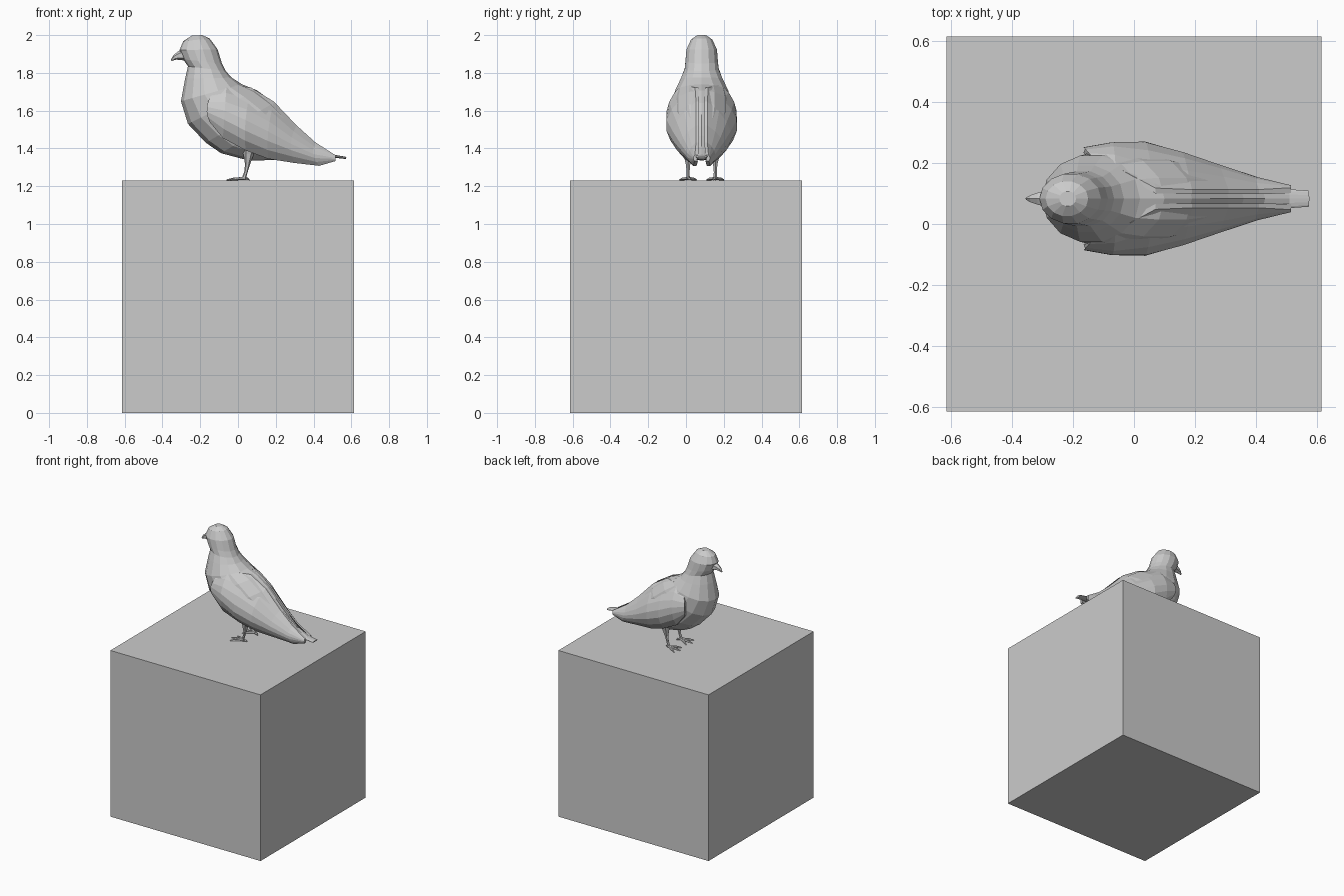
import bpy, bmesh, math
from mathutils import Vector

if "Cube" in bpy.data.objects:
    bpy.data.objects.remove(bpy.data.objects["Cube"])

CY = 0.083      # centre line of the bird
TOP = 1.23      # height of the block

grey = bpy.data.materials.new("plain grey")
grey.diffuse_color = (0.6, 0.6, 0.6, 1)
grey.use_nodes = True
grey.node_tree.nodes["Principled BSDF"].inputs["Base Color"].default_value = grey.diffuse_color


def finish(name, bm):
    bmesh.ops.recalc_face_normals(bm, faces=bm.faces)
    me = bpy.data.meshes.new(name)
    bm.to_mesh(me)
    bm.free()
    me.materials.append(grey)
    ob = bpy.data.objects.new(name, me)
    bpy.context.collection.objects.link(ob)
    return ob


def loft(bm, rings, closed=True):
    """Skin a list of point rings; closed rings also get end caps."""
    vs = [[bm.verts.new(p) for p in r] for r in rings]
    n = len(vs[0])
    for a, b in zip(vs, vs[1:]):
        for i in range(n if closed else n - 1):
            j = (i + 1) % n
            bm.faces.new((a[i], a[j], b[j], b[i]))
    if closed:
        bm.faces.new(vs[0])
        bm.faces.new(vs[-1][::-1])


def tube(bm, path, sides):
    """Tapered tube through (x, y, z, radius) points."""
    pts = [Vector(p[:3]) for p in path]
    rings = []
    for i, p in enumerate(pts):
        d = (pts[min(i + 1, len(pts) - 1)] - pts[max(i - 1, 0)]).normalized()
        u = d.cross(Vector((0, 1, 0)))
        u.normalize()
        v = d.cross(u)
        rings.append([p + path[i][3] * (u * math.cos(2 * math.pi * k / sides)
                      + v * math.sin(2 * math.pi * k / sides)) for k in range(sides)])
    loft(bm, rings)


# square block
bm = bmesh.new()
bmesh.ops.create_cube(bm, size=1)
for v in bm.verts:
    v.co = Vector((v.co.x * 1.23, v.co.y * 1.23, (v.co.z + 0.5) * TOP))
finish("block", bm)

# head, neck, body and tail: front x, z, back x, z, half width
sections = [
    (-0.245, 1.997, -0.19, 2.0, 0.025), (-0.29, 1.968, -0.15, 1.982, 0.058),
    (-0.31, 1.92, -0.108, 1.925, 0.083), (-0.29, 1.872, -0.085, 1.85, 0.088),
    (-0.265, 1.835, -0.065, 1.81, 0.092), (-0.28, 1.77, -0.033, 1.775, 0.112),
    (-0.302, 1.65, 0.02, 1.74, 0.145), (-0.265, 1.53, 0.10, 1.708, 0.158),
    (-0.17, 1.43, 0.19, 1.642, 0.158), (-0.09, 1.375, 0.25, 1.58, 0.14),
    (0.06, 1.335, 0.31, 1.517, 0.105), (0.155, 1.338, 0.36, 1.468, 0.075),
    (0.33, 1.348, 0.43, 1.41, 0.042), (0.50, 1.352, 0.51, 1.367, 0.032),
    (0.57, 1.344, 0.575, 1.355, 0.027)]
bm = bmesh.new()
rings = []
for fx, fz, bx, bz, w in sections:
    ring = []
    for k in range(14):
        a = 2 * math.pi * k / 14
        t = 0.5 + 0.5 * math.cos(a)
        ring.append((fx + (bx - fx) * t, CY + w * math.sin(a), fz + (bz - fz) * t))
    rings.append(ring)
loft(bm, rings)
finish("body", bm)

# hooked beak
bm = bmesh.new()
tube(bm, [(-0.275, CY, 1.897, 0.034), (-0.312, CY, 1.891, 0.023),
          (-0.335, CY, 1.882, 0.014), (-0.353, CY, 1.866, 0.004)], 6)
finish("beak", bm)

# folded wings: upper edge, widest point and lower edge per station (x, offset, z)
stations = [
    ((-0.13, 0.13, 1.70), (-0.165, 0.168, 1.62), (-0.15, 0.152, 1.54)),
    ((-0.06, 0.105, 1.74), (-0.07, 0.185, 1.60), (-0.08, 0.145, 1.455)),
    ((0.07, 0.035, 1.722), (0.04, 0.185, 1.55), (0.04, 0.12, 1.39)),
    ((0.19, 0.03, 1.648), (0.16, 0.153, 1.49), (0.16, 0.09, 1.345)),
    ((0.31, 0.03, 1.522), (0.28, 0.112, 1.425), (0.30, 0.06, 1.323)),
    ((0.41, 0.03, 1.432), (0.40, 0.072, 1.37), (0.43, 0.045, 1.308)),
    ((0.515, 0.036, 1.365), (0.515, 0.044, 1.35), (0.515, 0.038, 1.333))]
for side, name in ((1, "left_wing"), (-1, "right_wing")):
    bm = bmesh.new()
    outer, rings = [], []
    for st in stations:
        u, m, l = (Vector(p) for p in st)
        c = 2 * m - (u + l) / 2
        arc = [u * (1 - t) ** 2 + c * 2 * t * (1 - t) + l * t * t
               for t in (k / 6 for k in range(7))]
        # inner face sits slightly closer to the body
        mid = (u + l) / 2
        inner = [p + Vector((0, -min(0.018, 0.5 * p.y), 0)) for p in arc[::-1]]
        rings.append([(p.x, CY + side * p.y, p.z) for p in arc + inner])
    loft(bm, rings)
    finish(name, bm)

# legs with feathered thighs and four toes
for side, name in ((1, "left_leg"), (-1, "right_leg")):
    y = CY + side * 0.072
    bm = bmesh.new()
    tube(bm, [(0.065, y, 1.41, 0.045), (0.055, y, 1.37, 0.028),
              (0.05, y, 1.315, 0.013), (0.042, y, 1.275, 0.009),
              (0.03, y, 1.238, 0.011)], 6)
    for dx, dy in ((-0.09, 0.0), (-0.072, 0.045), (-0.072, -0.045), (0.03, -0.012 * side)):
        tube(bm, [(0.03, y, TOP + 0.012, 0.009),
                  (0.03 + dx * 0.6, y + dy * 0.6, TOP + 0.009, 0.008),
                  (0.03 + dx, y + dy, TOP + 0.004, 0.003)], 5)
    finish(name, bm)
